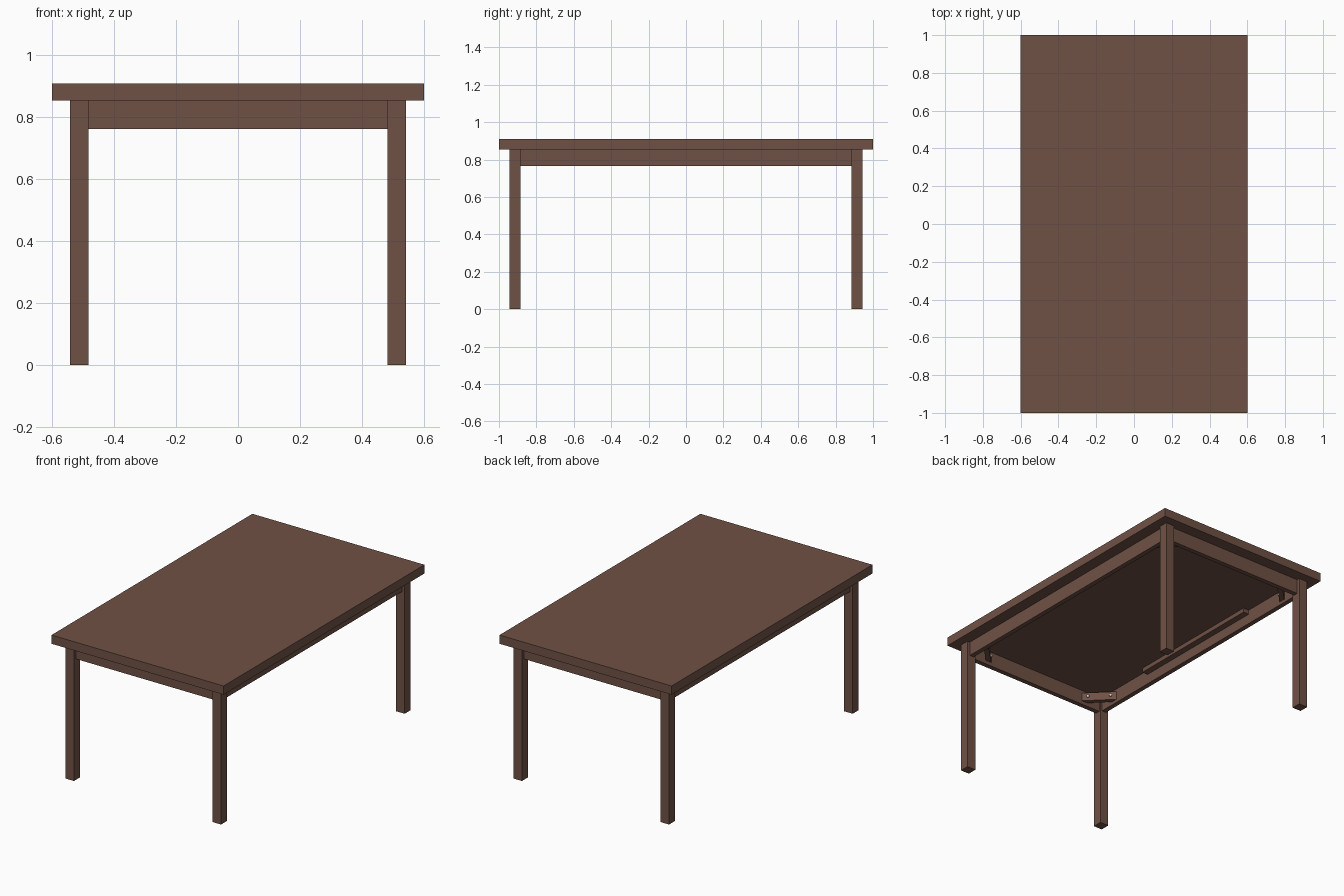
import bpy, bmesh, math
from mathutils import Matrix, Vector

if "Cube" in bpy.data.objects:
    bpy.data.objects.remove(bpy.data.objects["Cube"])


def material(name, color):
    m = bpy.data.materials.new(name)
    m.diffuse_color = (*color, 1)
    m.use_nodes = True
    m.node_tree.nodes["Principled BSDF"].inputs["Base Color"].default_value = m.diffuse_color
    return m


wood = material("brown_wood", (0.162, 0.083, 0.06))
metal = material("steel", (0.6, 0.6, 0.6))


def finish(name, bm, mat):
    bmesh.ops.recalc_face_normals(bm, faces=bm.faces)
    mesh = bpy.data.meshes.new(name)
    bm.to_mesh(mesh)
    bm.free()
    mesh.materials.append(mat)
    ob = bpy.data.objects.new(name, mesh)
    bpy.context.collection.objects.link(ob)
    return ob


def box(name, lo, hi):
    lo, hi = Vector(lo), Vector(hi)
    bm = bmesh.new()
    bmesh.ops.create_cube(bm, size=1, matrix=Matrix.Translation((lo + hi) / 2)
                          @ Matrix.Diagonal((*(hi - lo), 1)))
    return finish(name, bm, wood)


def brace(name, sx, sy):
    # diagonal block, mitred against both apron inner faces
    z0, z1, t = 0.785, 0.838, 0.042
    pts = [(0.35, 0.895), (0.495, 0.75), (0.495, 0.75 + t), (0.35 + t, 0.895)]
    bm = bmesh.new()
    face = bm.faces.new([bm.verts.new((sx * x, sy * y, z0)) for x, y in pts])
    ext = bmesh.ops.extrude_face_region(bm, geom=[face])
    verts = [v for v in ext["geom"] if isinstance(v, bmesh.types.BMVert)]
    bmesh.ops.translate(bm, verts=verts, vec=(0, 0, z1 - z0))
    finish(name, bm, wood)


def bolt(name, sx, sy, f):
    # bolt head sitting on the diagonal face of a brace
    inward = Vector((-sx, -sy, 0)).normalized()
    pos = Vector((sx * (0.35 + 0.145 * f), sy * (0.895 - 0.145 * f), 0.814))
    bm = bmesh.new()
    bmesh.ops.create_cone(bm, cap_ends=True, segments=16, radius1=0.009,
                          radius2=0.009, depth=0.012,
                          matrix=Matrix.Translation(pos + inward * 0.002)
                          @ inward.to_track_quat('Z', 'Y').to_matrix().to_4x4())
    finish(name, bm, metal)


# table top
box("table_top", (-0.6, -1, 0.855), (0.6, 1, 0.91))

# legs, corner braces and bolts
for sy, end in ((-1, "front"), (1, "back")):
    for sx, side in ((-1, "left"), (1, "right")):
        cx, cy = sx * 0.513, sy * 0.914
        box(f"{end}_{side}_leg", (cx - 0.03, cy - 0.03, 0), (cx + 0.03, cy + 0.03, 0.855))
        brace(f"{end}_{side}_brace", sx, sy)
        for i, f in enumerate((0.17, 0.83)):
            bolt(f"{end}_{side}_bolt_{i + 1}", sx, sy, f)

    # end aprons
    y = sy * 0.91
    box(f"{end}_apron", (-0.484, y - 0.015, 0.762), (0.484, y + 0.015, 0.855))

# side aprons with the cleats that hold the top
for sx, side in ((-1, "left"), (1, "right")):
    x = sx * 0.51
    box(f"{side}_apron", (x - 0.015, -0.885, 0.765), (x + 0.015, 0.885, 0.855))
    c = sx * 0.475
    box(f"{side}_cleat", (c - 0.02, -0.465, 0.828), (c + 0.02, 0.465, 0.855))
